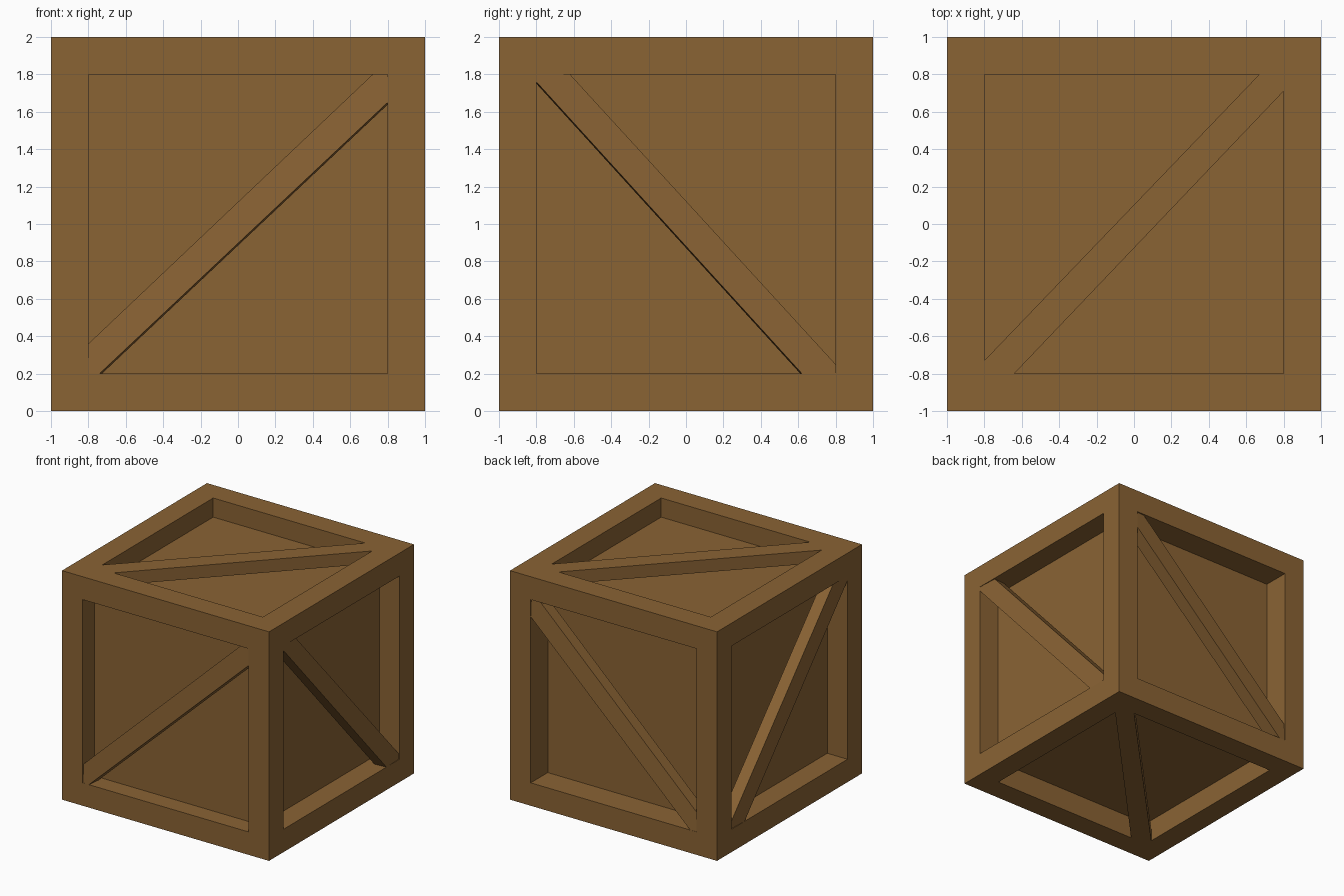
import bpy, bmesh
from mathutils import Vector

if "Cube" in bpy.data.objects:
    bpy.data.objects.remove(bpy.data.objects["Cube"])

wood = bpy.data.materials.new("wood")
wood.diffuse_color = (0.255, 0.125, 0.034, 1)
wood.use_nodes = True
wood.node_tree.nodes["Principled BSDF"].inputs["Base Color"].default_value = wood.diffuse_color


def add_object(name, bm):
    bmesh.ops.recalc_face_normals(bm, faces=bm.faces)
    mesh = bpy.data.meshes.new(name)
    bm.to_mesh(mesh)
    bm.free()
    mesh.materials.append(wood)
    obj = bpy.data.objects.new(name, mesh)
    bpy.context.collection.objects.link(obj)
    return obj


# Crate body: a cube with every face inset and sunk to its panel depth
bm = bmesh.new()
bmesh.ops.create_cube(bm, size=2)
bmesh.ops.translate(bm, verts=bm.verts, vec=(0, 0, 1))
sides = list(bm.faces)
depths = {(0, -1, 0): 0.16, (0, 1, 0): 0.235, (-1, 0, 0): 0.195,
          (1, 0, 0): 0.195, (0, 0, 1): 0.167, (0, 0, -1): 0.195}
bmesh.ops.inset_individual(bm, faces=sides, thickness=0.2, use_even_offset=True)
# extruding in place gives the upright walls of each recess
panels = bmesh.ops.extrude_discrete_faces(bm, faces=sides)["faces"]
for face in panels:
    face.normal_update()
    n = Vector([round(c) for c in face.normal])
    for v in face.verts:
        v.co -= n * depths[tuple(int(c) for c in n)]
add_object("crate_body", bm)


# Diagonal braces: six-sided outlines clipped to the frame opening
def brace(name, outline, place, sign, tilt=0.0, thickness=0.11):
    (u0, v0), (u1, v1) = outline[2], outline[3]
    axis = Vector((u1 - u0, v1 - v0)).normalized()
    up = Vector((-axis.y, axis.x))
    if up.y < 0:
        up = -up
    bm = bmesh.new()
    rings = []
    for depth, shift in ((0, 0), (thickness, -tilt * thickness)):
        ring = []
        for u, v in outline:
            away = max(0, (Vector((u, v)) - Vector((u0, v0))).dot(up))
            p = Vector((u, v)) + up * shift
            w = sign * (1 - depth - tilt * away)
            ring.append(bm.verts.new(place(p.x, p.y, w)))
        rings.append(ring)
    bm.faces.new(rings[0])
    bm.faces.new(rings[1])
    for i in range(len(outline)):
        j = (i + 1) % len(outline)
        bm.faces.new((rings[0][i], rings[0][j], rings[1][j], rings[1][i]))
    add_object(name, bm)


front = [(-.8, .36), (-.8, .2), (-.74, .2), (.8, 1.65), (.8, 1.8), (.72, 1.8)]
right = [(.8, .25), (.8, .2), (.62, .2), (-.8, 1.76), (-.8, 1.8), (-.62, 1.8)]
top = [(-.8, -.73), (-.8, -.8), (-.64, -.8), (.8, .71), (.8, .8), (.67, .8)]

for names, outline, place, tilt in (
        (("back_brace", "front_brace"), front, lambda u, v, w: (u, w, v), 0.08),
        (("right_brace", "left_brace"), right, lambda u, v, w: (w, u, v), 0.06),
        (("top_brace", "bottom_brace"), top, lambda u, v, w: (u, v, 1 + w), 0.0)):
    for name, sign in zip(names, (1, -1)):
        brace(name, outline, place, sign, tilt)
